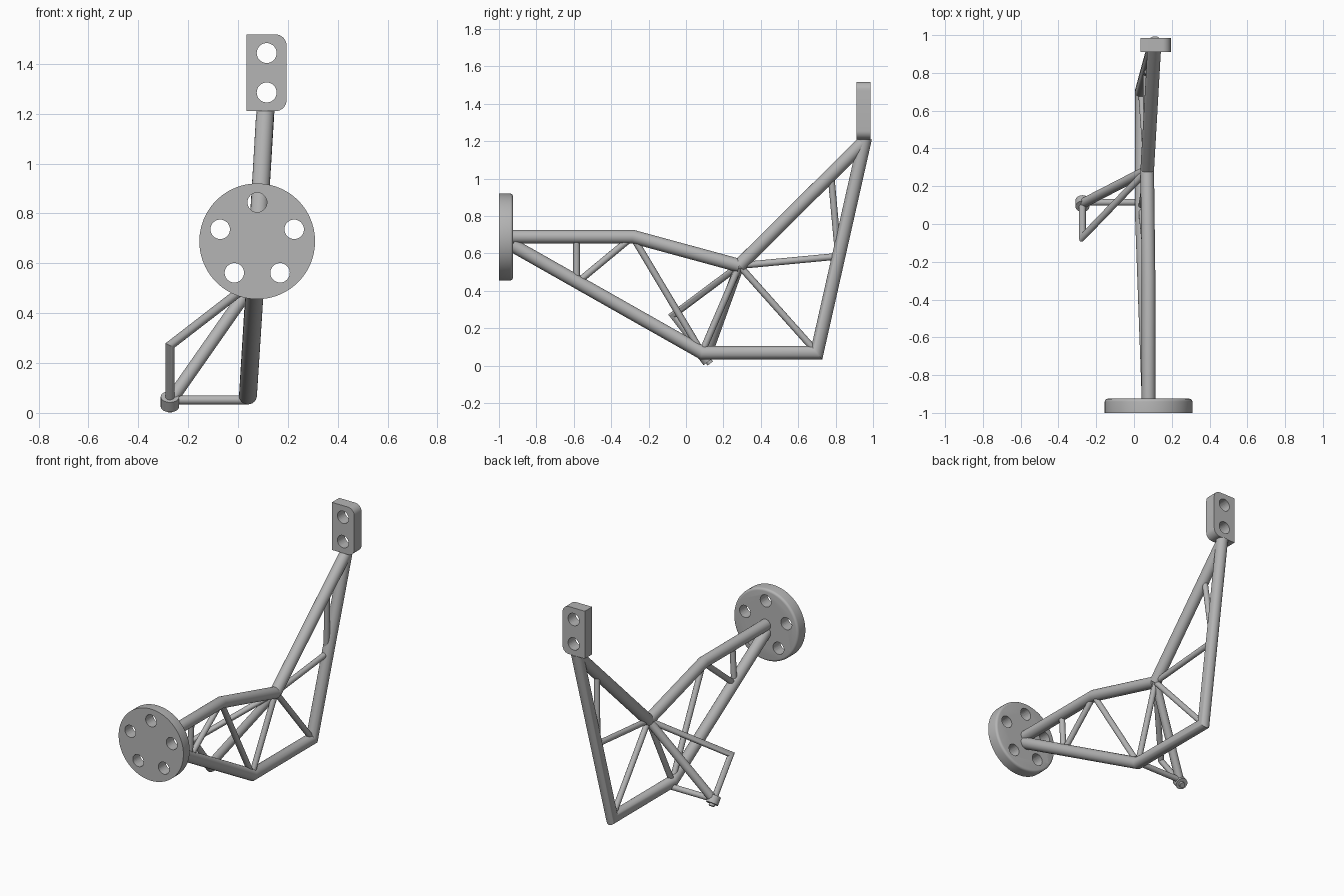
import bpy, bmesh, math
from mathutils import Vector, Matrix

cube = bpy.data.objects.get("Cube")
if cube:
    bpy.data.objects.remove(cube, do_unlink=True)

GREY = (0.46, 0.46, 0.46, 1)
steel = bpy.data.materials.new("grey steel")
steel.use_nodes = True
steel.diffuse_color = GREY
steel.node_tree.nodes["Principled BSDF"].inputs["Base Color"].default_value = GREY


def finish(name, bm, smooth=True):
    bmesh.ops.recalc_face_normals(bm, faces=bm.faces)
    mesh = bpy.data.meshes.new(name)
    bm.to_mesh(mesh)
    bm.free()
    mesh.materials.append(steel)
    ob = bpy.data.objects.new(name, mesh)
    bpy.context.collection.objects.link(ob)
    if smooth:
        shade(ob)
    return ob


def shade(ob):
    bpy.ops.object.select_all(action='DESELECT')
    ob.select_set(True)
    bpy.context.view_layer.objects.active = ob
    bpy.ops.object.shade_smooth_by_angle(angle=math.radians(35))


def tube(name, points, radius, sides=24, end_normal=None):
    """Round tube along a path, mitred at every corner."""
    pts = [Vector(p) for p in points]
    dirs = [(b - a).normalized() for a, b in zip(pts, pts[1:])]
    turn = dirs[0].to_track_quat('Z', 'Y')
    ring = [pts[0] + turn @ Vector((radius * math.cos(math.tau * i / sides),
                                    radius * math.sin(math.tau * i / sides), 0))
            for i in range(sides)]
    bm = bmesh.new()
    prev = [bm.verts.new(p) for p in ring]
    bm.faces.new(prev)
    for i, d in enumerate(dirs):
        end = pts[i + 1]
        if i + 1 < len(dirs):
            normal = d + dirs[i + 1]
        else:
            normal = Vector(end_normal) if end_normal else d
        # slide the ring along the segment to the mitre plane
        ring = [p + d * ((end - p).dot(normal) / d.dot(normal)) for p in ring]
        cur = [bm.verts.new(p) for p in ring]
        for k in range(sides):
            n = (k + 1) % sides
            bm.faces.new((prev[k], prev[n], cur[n], cur[k]))
        prev = cur
    bm.faces.new(prev)
    return finish(name, bm)


def drill(ob, centres, y, radius):
    """Cut round holes along y."""
    bm = bmesh.new()
    for x, z in centres:
        place = Matrix.Translation((x, y, z)) @ Matrix.Rotation(math.pi / 2, 4, 'X')
        bmesh.ops.create_cone(bm, cap_ends=True, segments=32, radius1=radius,
                              radius2=radius, depth=0.4, matrix=place)
    cutter = finish("hole_cutter", bm, False)
    cutter.hide_render = True
    mod = ob.modifiers.new("holes", 'BOOLEAN')
    mod.object = cutter
    mod.solver = 'EXACT'
    bpy.context.view_layer.objects.active = ob
    bpy.ops.object.modifier_apply(modifier=mod.name)
    bpy.data.objects.remove(cutter, do_unlink=True)
    shade(ob)


# round flange with a softened rear rim and five bolt holes
cx, cz = 0.077, 0.688
bm = bmesh.new()
bmesh.ops.create_cone(bm, cap_ends=True, segments=96, radius1=0.232, radius2=0.232,
                      depth=0.075, matrix=Matrix.Translation((cx, -0.9625, cz))
                      @ Matrix.Rotation(math.pi / 2, 4, 'X'))
rim = [e for e in bm.edges if all(v.co.y > -0.95 for v in e.verts)]
bmesh.ops.bevel(bm, geom=rim, offset=0.015, segments=4, profile=0.5, affect='EDGES')
flange = finish("round_flange", bm)
angles = [math.pi / 2 + math.tau * i / 5 for i in range(5)]
drill(flange, [(cx + 0.156 * math.cos(a), cz + 0.156 * math.sin(a)) for a in angles],
      -0.96, 0.039)

# upright mounting block, rounded on one side, with two holes
bm = bmesh.new()
bmesh.ops.create_cube(bm, size=1, matrix=Matrix.Translation((0.115, 0.948, 1.364))
                      @ Matrix.Diagonal((0.16, 0.075, 0.308, 1)))
corners = [e for e in bm.edges if all(v.co.x > 0.115 for v in e.verts)
           and abs(e.verts[0].co.y - e.verts[1].co.y) > 0.01]
bmesh.ops.bevel(bm, geom=corners, offset=0.045, segments=8, profile=0.5, affect='EDGES')
block = finish("mounting_block", bm)
drill(block, [(0.115, 1.443), (0.115, 1.285)], 0.948, 0.04)

# main frame nodes
front_top = (0.077, -0.93, 0.69)
bend = (0.077, -0.285, 0.69)
hub = (0.07, 0.285, 0.535)
top = (0.11, 0.957, 1.21)
heel = (0.04, 0.70, 0.07)
toe = (0.04, 0.085, 0.07)
front_low = (0.077, -0.93, 0.645)
rear_mid = (0.065, 0.815, 0.585)
rail_low = (0.063, -0.575, 0.45)

# heavy tubes
tube("upper_rail", [front_top, bend, hub], 0.036)
tube("rising_tube", [hub, (0.108, 0.945, 1.19)], 0.036)
tube("lower_rail", [front_low, toe, heel, top], 0.036, end_normal=(0, 0, 1))

# thin braces in the frame plane
braces = {
    "front_post": ((0.077, -0.585, 0.69), (0.065, -0.585, 0.46)),
    "front_diagonal": (rail_low, bend),
    "middle_diagonal": (bend, toe),
    "hub_to_toe_brace": (hub, toe),
    "hub_to_heel_brace": (hub, heel),
    "hub_to_rear_brace": (hub, rear_mid),
    "rear_upper_brace": (rear_mid, (0.095, 0.775, 1.02)),
}
for name, ends in braces.items():
    tube(name, ends, 0.018, 16)

# side bracket with collar
elbow = Vector((-0.273, -0.07, 0.27))
pin_end = Vector((-0.273, 0.13, 0.012))
socket = Vector((-0.273, 0.108, 0.045))
axis = (pin_end - elbow).normalized()
tube("bracket_main_tube", [hub, socket], 0.026)
tube("bracket_arm", [hub, elbow, pin_end], 0.018, 16)
tube("bracket_cross_tube", [(0.04, 0.115, 0.052), (-0.273, 0.115, 0.052)], 0.018, 16)
tube("bracket_collar", [socket - axis * 0.025, socket + axis * 0.025], 0.037)
